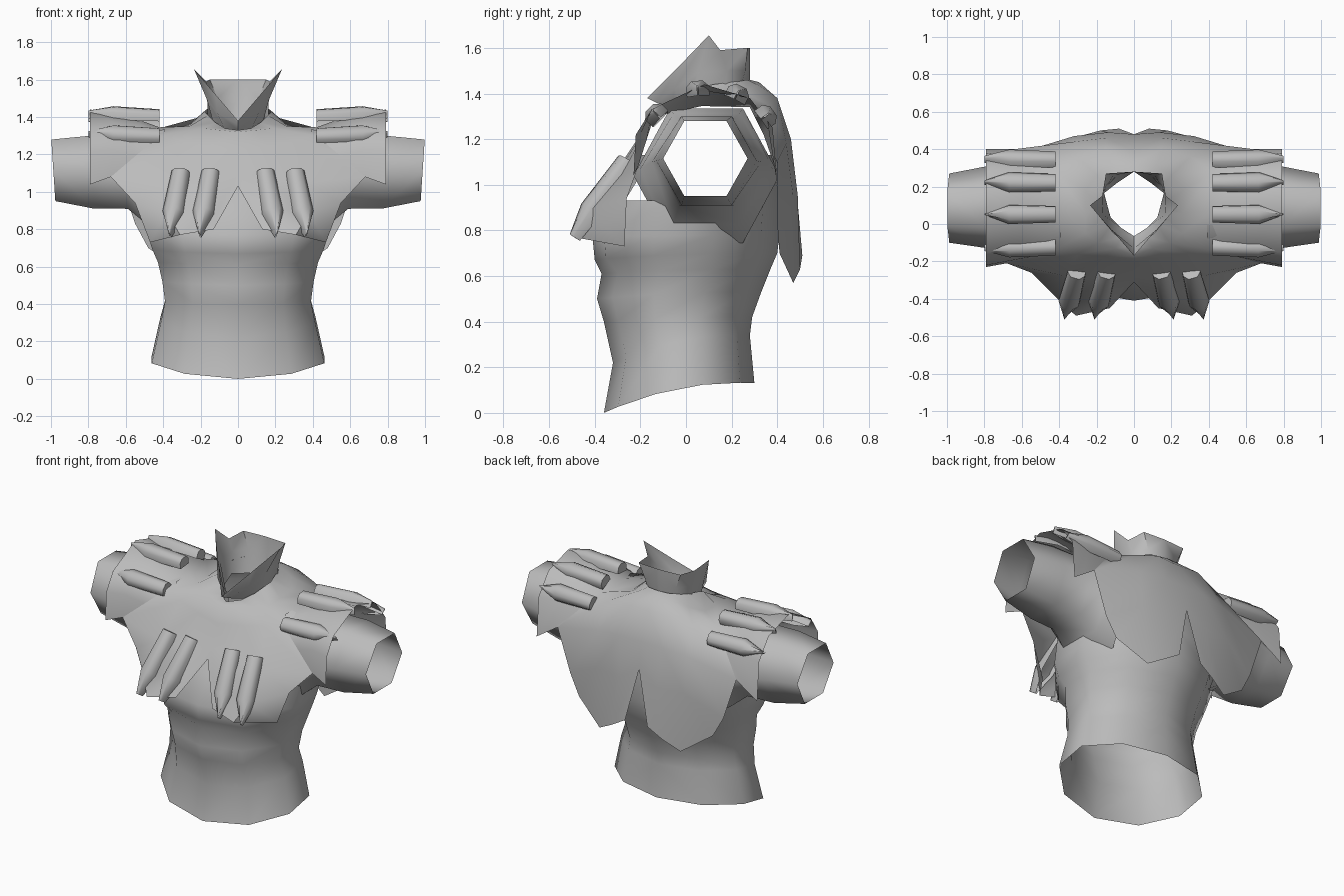
import bpy, bmesh, math
from mathutils import Vector

if "Cube" in bpy.data.objects:
    bpy.data.objects.remove(bpy.data.objects["Cube"], do_unlink=True)

cloth = bpy.data.materials.new("grey cloth")
cloth.use_nodes = True
cloth.diffuse_color = (0.5, 0.5, 0.5, 1)
cloth.node_tree.nodes["Principled BSDF"].inputs["Base Color"].default_value = (0.5, 0.5, 0.5, 1)


def add_patch(bm, rows, close=False):
    """Skin a grid of points with quads."""
    grid = [[bm.verts.new(p) for p in row] for row in rows]
    for upper, lower in zip(grid, grid[1:]):
        count = len(upper)
        for i in range(count if close else count - 1):
            j = (i + 1) % count
            bm.faces.new((upper[i], upper[j], lower[j], lower[i]))
    return grid


def finish(bm, name, sharp=50):
    """Mirror the half mesh in x, weld it and make a smooth object."""
    bmesh.ops.remove_doubles(bm, verts=bm.verts, dist=0.002)
    copy = bmesh.ops.duplicate(bm, geom=bm.verts[:] + bm.edges[:] + bm.faces[:])["geom"]
    verts = [g for g in copy if isinstance(g, bmesh.types.BMVert)]
    for v in verts:
        v.co.x *= -1
    bmesh.ops.reverse_faces(bm, faces=[g for g in copy if isinstance(g, bmesh.types.BMFace)])
    bmesh.ops.remove_doubles(bm, verts=bm.verts, dist=0.002)
    bmesh.ops.recalc_face_normals(bm, faces=bm.faces)
    mesh = bpy.data.meshes.new(name)
    bm.to_mesh(mesh)
    bm.free()
    obj = bpy.data.objects.new(name, mesh)
    bpy.context.collection.objects.link(obj)
    mesh.materials.append(cloth)
    bpy.ops.object.select_all(action="DESELECT")
    obj.select_set(True)
    bpy.context.view_layer.objects.active = obj
    bpy.ops.object.shade_smooth_by_angle(angle=math.radians(sharp))


# Torso: stacked half rings of (half width, front y, back y, front z, back z)
TORSO = [
    (.485, -.36, .30, .0, .13), (.435, -.32, .28, .22, .34), (.41, -.36, .29, .4, .42),
    (.425, -.39, .33, .5, .53), (.45, -.37, .37, .61, .63), (.48, -.43, .4, .67, .7),
    (.51, -.44, .41, .77, .78), (.54, -.34, .41, .93, .93), (.5, -.2, .38, 1.13, 1.13),
]


def torso_ring(half, front, back, zf, zb):
    ring = []
    for i in range(6):
        a = math.pi * (i / 5 - 0.5)
        s = (math.sin(a) + 1) / 2
        crease = 0.03 if i == 0 and 0.65 < zf < 1 else 0
        arch = 1.3 * (zb - zf) * s * (1 - s)
        ring.append((half * math.cos(a), front + (back - front) * s + crease,
                     zf + (zb - zf) * s + arch))
    return ring


bm = bmesh.new()
add_patch(bm, [torso_ring(*r) for r in TORSO])
# Open armholes
armholes = [f for f in bm.faces if f.calc_center_median().z > 0.95 and f.calc_center_median().x > 0.3]
bmesh.ops.delete(bm, geom=armholes, context="FACES")
finish(bm, "torso", 70)

# Sleeves: six-sided tubes that widen into the armholes
bm = bmesh.new()
rings = []
for x, cy, cz, ry, rz in [(.9875, .085, 1.115, .185, .19), (.78, .09, 1.105, .22, .225),
                          (.6, .09, 1.1, .24, .22), (.5, .09, 1.07, .29, .28),
                          (.38, .09, 1.04, .32, .34)]:
    ring = []
    for i in range(6):
        a = math.tau * i / 6
        ring.append((x + 0.0125 * math.sin(a), cy + ry * math.cos(a), cz + rz * math.sin(a)))
    rings.append(ring)
add_patch(bm, rings, close=True)
finish(bm, "sleeves", 70)

# Vest: front panel, back tails, yoke and shoulder caps welded together
FRONT = [
    [(0, -.12, 1.33), (.07, -.07, 1.34), (.12, 0, 1.37), (.16, .05, 1.41)],
    [(0, -.17, 1.32), (.1, -.13, 1.33), (.19, -.1, 1.34), (.26, -.05, 1.35)],
    [(0, -.2, 1.22), (.16, -.18, 1.24), (.3, -.16, 1.27), (.42, -.14, 1.3)],
    [(0, -.28, 1.1), (.14, -.29, 1.07), (.36, -.28, 1.05), (.68, -.21, 1.08)],
    [(0, -.31, 1.03), (.1, -.39, .92), (.38, -.43, .89), (.55, -.26, .94)],
    [(0, -.31, 1.03), (.13, -.45, .8), (.31, -.49, .77), (.47, -.27, .73)],
]
BACK = [
    [(0, .28, 1.46), (.08, .27, 1.46), (.15, .2, 1.45), (.17, .12, 1.44)],
    [(0, .32, 1.45), (.12, .31, 1.44), (.2, .26, 1.4), (.26, .18, 1.36)],
    [(0, .39, 1.38), (.15, .4, 1.38), (.3, .36, 1.35), (.42, .28, 1.34)],
    [(0, .46, 1.2), (.15, .46, 1.2), (.32, .44, 1.18), (.64, .4, 1.1)],
    [(0, .48, 1.03), (.14, .49, .95), (.32, .47, .95), (.55, .4, .83)],
    [(.08, .51, .69), (.18, .5, .63), (.29, .47, .57), (.48, .41, .7)],
]
RIDGE = [(.18, .08, 1.43), (.26, .06, 1.355), (.42, .07, 1.345)]
ARC = [(-.23, 1.04), (-.22, 1.22), (-.15, 1.33), (.08, 1.44),
       (.28, 1.38), (.38, 1.25), (.4, 1.0)]
yoke = [[FRONT[i][3], RIDGE[i], BACK[i][3]] for i in range(3)]
front_edge, back_edge = ([Vector(p[i][3]) for i in (3, 2)] for p in (FRONT, BACK))
cap_root = [front_edge[0], front_edge[0].lerp(front_edge[1], 0.5), front_edge[1], RIDGE[2],
            back_edge[1], back_edge[1].lerp(back_edge[0], 0.5), back_edge[0]]
cap_rim = [(.79, y, z) for y, z in ARC]
# The cap bulges a little between its root and its rim
cap_middle = [Vector(a).lerp(Vector(b), 0.5) for a, b in zip(cap_root, cap_rim)]
for p in cap_middle[1:-1]:
    p.z += 0.02

bm = bmesh.new()
for patch in (FRONT, BACK, yoke, [cap_root, cap_middle, cap_rim]):
    add_patch(bm, patch)
bmesh.ops.dissolve_degenerate(bm, dist=0.001, edges=bm.edges)
finish(bm, "vest", 60)

# Collar: standing band, open at the throat, with two flared points
COLLAR = [
    [(0, -.065, 1.33), (.07, -.02, 1.33), (.125, .035, 1.34), (.16, .165, 1.36), (.09, .22, 1.36), (0, .28, 1.36)],
    [(0, -.13, 1.36), (.11, -.05, 1.42), (.165, .05, 1.49), (.165, .18, 1.5), (.11, .26, 1.5), (0, .28, 1.5)],
    [(0, -.17, 1.38), (.12, -.03, 1.52), (.235, .1, 1.655), (.17, .15, 1.59), (.15, .27, 1.6), (0, .28, 1.6)],
]
bm = bmesh.new()
add_patch(bm, COLLAR)
finish(bm, "collar", 50)


def add_strip(bm, start, tip, normal, width, height):
    """Raised padded bar, blunt at the start and pointed at the tip."""
    start, tip, normal = Vector(start), Vector(tip), Vector(normal).normalized()
    side = (tip - start).cross(normal).normalized() * width / 2
    rows = []
    for t, w, h in ((0, .85, .95), (.65, 1, 1.1), (1, .05, .7)):
        base = start.lerp(tip, t) - normal * height * 0.6
        rows.append([base + side * w * u + normal * height * h * v
                     for u, v in ((-1, 0), (-1, .6), (-.5, .95), (.5, .95), (1, .6), (1, 0))])
    grid = add_patch(bm, rows)
    bm.faces.new(grid[0])


# Four padded bars over each shoulder, fanned around the arm
bm = bmesh.new()
for y, z in ((-.14, 1.31), (.05, 1.42), (.23, 1.4), (.36, 1.3)):
    add_strip(bm, (.42, y, z), (.8, y, z + .01), (0, y - .08, z - 1.1), .1, .065)
finish(bm, "shoulder_bars", 70)

# Two padded bars down each side of the chest
bm = bmesh.new()
for x in (.15, .31):
    add_strip(bm, (x, -.27, 1.115), (x + .06, -.505, .78), (0.1, -.34, .22), .11, .08)
finish(bm, "chest_bars", 70)
